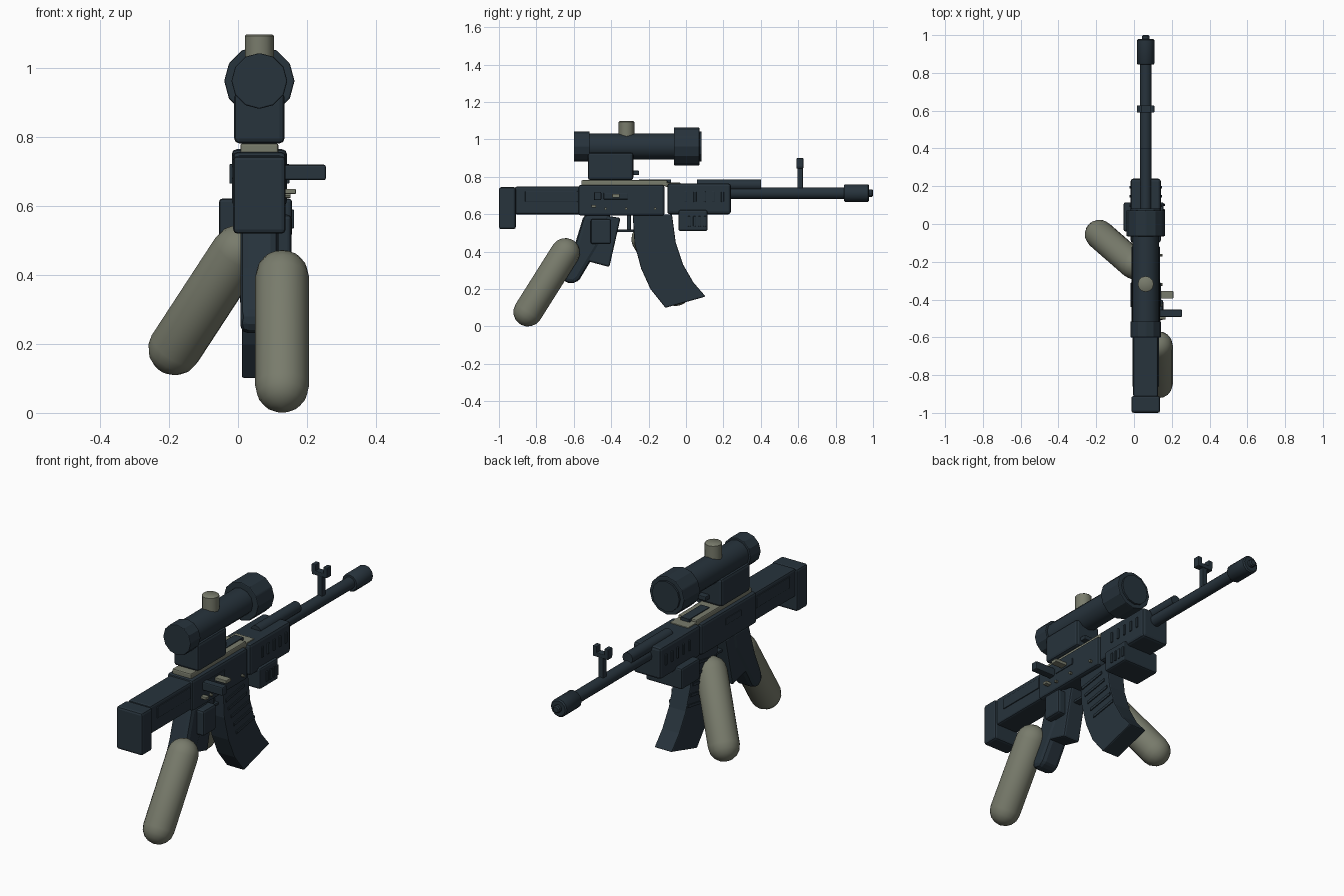
import bpy, bmesh, math
from mathutils import Vector

if "Cube" in bpy.data.objects:
    bpy.data.objects.remove(bpy.data.objects["Cube"])

CX = 0.062  # centre line of the rifle


def material(name, rgb):
    m = bpy.data.materials.new(name)
    m.use_nodes = True
    m.diffuse_color = (*rgb, 1)
    m.node_tree.nodes["Principled BSDF"].inputs["Base Color"].default_value = (*rgb, 1)
    return m


DARK = material("dark slate", (0.02, 0.033, 0.045))
TAN = material("grey tan", (0.19, 0.2, 0.15))


def finish(name, bm, mat, bevel=0.0, smooth=False):
    bmesh.ops.recalc_face_normals(bm, faces=bm.faces)
    mesh = bpy.data.meshes.new(name)
    bm.to_mesh(mesh)
    bm.free()
    mesh.materials.append(mat)
    ob = bpy.data.objects.new(name, mesh)
    bpy.context.collection.objects.link(ob)
    if bevel:
        b = ob.modifiers.new("bevel", "BEVEL")
        b.width, b.segments = bevel, 2
    if smooth:
        bpy.ops.object.select_all(action="DESELECT")
        ob.select_set(True)
        bpy.context.view_layer.objects.active = ob
        bpy.ops.object.shade_smooth_by_angle(angle=math.radians(40))
    return ob


def box(name, x, y, z, mat=DARK, bevel=0.01):
    bm = bmesh.new()
    bmesh.ops.create_cube(bm, size=1)
    for v in bm.verts:
        v.co = [(a + b) / 2 + c * (b - a) for (a, b), c in zip((x, y, z), v.co)]
    return finish(name, bm, mat, bevel)


def mid(half):
    return (CX - half, CX + half)


def lathe(name, start, axis, profile, sides=12, mat=DARK, smooth=False, bevel=0.0):
    """Spin (distance, radius) pairs around an axis leaving start."""
    bm = bmesh.new()
    turn = Vector((0, 0, 1)).rotation_difference(Vector(axis).normalized())
    rings = []
    for d, r in profile:
        ring = []
        for i in range(sides):
            a = math.tau * i / sides
            p = Vector((r * math.cos(a), r * math.sin(a), d))
            ring.append(bm.verts.new(Vector(start) + turn @ p))
        rings.append(ring)
    for low, high in zip(rings, rings[1:]):
        for i in range(sides):
            j = (i + 1) % sides
            bm.faces.new((low[i], low[j], high[j], high[i]))
    bm.faces.new(rings[0])
    bm.faces.new(rings[-1])
    return finish(name, bm, mat, bevel, smooth)


def capsule(name, a, b, r, mat):
    a, b = Vector(a), Vector(b)
    length = (b - a).length
    angles = [math.radians(t) for t in (5, 25, 45, 67, 90)]
    cap = [(-r * math.cos(t), r * math.sin(t)) for t in angles]
    profile = cap + [(length - d, s) for d, s in reversed(cap)]
    return lathe(name, a, b - a, profile, 16, mat, True)


def slab(name, outline, x, bevel=0.01):
    """Extrude a (y, z) outline across x."""
    bm = bmesh.new()
    face = bm.faces.new([bm.verts.new((x[0], y, z)) for y, z in outline])
    new = bmesh.ops.extrude_face_region(bm, geom=[face])["geom"]
    for v in new:
        if isinstance(v, bmesh.types.BMVert):
            v.co.x = x[1]
    return finish(name, bm, DARK, bevel)


# Stock
box("butt_plate", mid(0.076), (-1, -0.91), (0.52, 0.745), bevel=0.012)
box("stock", mid(0.066), (-0.915, -0.56), (0.6, 0.748))
box("stock_panel", mid(0.071), (-0.86, -0.58), (0.665, 0.725), bevel=0.004)

# Receiver and its side details
box("receiver", mid(0.076), (-0.575, -0.115), (0.593, 0.757), bevel=0.012)
box("ejection_cover", mid(0.08), (-0.44, -0.31), (0.68, 0.715), bevel=0.003)
box("top_rail", mid(0.055), (-0.56, -0.1), (0.75, 0.782), TAN, 0.006)
box("top_rail_nose", mid(0.055), (-0.11, -0.03), (0.745, 0.77), TAN, 0.005)
box("top_rail_slot", mid(0.025), (-0.25, -0.08), (0.76, 0.786), DARK, 0.0)
box("charging_handle", (0.12, 0.255), (-0.492, -0.453), (0.675, 0.72), bevel=0.006)
box("bolt_lug", (0.12, 0.208), (-0.395, -0.355), (0.69, 0.708), TAN, 0.003)
box("selector", (0.12, 0.168), (-0.505, -0.48), (0.635, 0.65), TAN, 0.003)
for y in (-0.43, -0.32, -0.165):
    lathe("receiver_pin", (0.12, y, 0.63), (1, 0, 0), [(0, 0.007), (0.032, 0.007)], 8, TAN)

# Handguard with raised side ribs
box("handguard", mid(0.08), (-0.1, 0.24), (0.6, 0.765), bevel=0.014)
for i in range(5):
    y = i * 0.049
    box("handguard_rib", mid(0.087), (y - 0.008, y + 0.006), (0.665, 0.722), bevel=0.003)
box("under_box", (-0.055, 0.157), (-0.04, 0.115), (0.51, 0.622))
for i in range(4):
    y = 0.01 + i * 0.028
    box("under_box_rib", (0.14, 0.163), (y, y + 0.014), (0.535, 0.59), bevel=0.003)

# Barrel, gas tube, muzzle and front sight
lathe("barrel", (CX, 0.2, 0.713), (0, 1, 0), [(0, 0.031), (0.7, 0.031)], smooth=True)
lathe("gas_tube", (CX, 0.06, 0.757), (0, 1, 0), [(0, 0.03), (0.34, 0.03)], smooth=True)
lathe("muzzle", (CX, 0.845, 0.713), (0, 1, 0),
      [(0, 0.042), (0.006, 0.047), (0.128, 0.047), (0.134, 0.04)], smooth=True)
lathe("muzzle_tip", (CX, 0.97, 0.713), (0, 1, 0), [(0, 0.02), (0.024, 0.02), (0.03, 0.014)])
box("sight_post", mid(0.014), (0.595, 0.625), (0.72, 0.86), bevel=0.003)
box("sight_bar", mid(0.045), (0.59, 0.628), (0.845, 0.868), bevel=0.004)
for side in (-1, 1):
    c = CX + side * 0.034
    box("sight_prong", (c - 0.012, c + 0.012), (0.59, 0.628), (0.855, 0.9), bevel=0.004)

# Scope
lathe("scope_tube", (CX, -0.53, 0.963), (0, 1, 0), [(0, 0.07), (0.48, 0.07)], smooth=True)
lathe("scope_eyepiece", (CX, -0.6, 0.963), (0, 1, 0), [(0, 0.081), (0.085, 0.081)], bevel=0.004)
lathe("scope_objective", (CX, -0.065, 0.963), (0, 1, 0), [(0, 0.102), (0.137, 0.102)], bevel=0.005)
lathe("scope_lens", (CX, 0.06, 0.963), (0, 1, 0), [(0, 0.08), (0.022, 0.08)])
lathe("scope_turret", (CX, -0.318, 1.0), (0, 0, 1),
      [(0, 0.042), (0.094, 0.042), (0.098, 0.037)], mat=TAN, smooth=True)
box("scope_mount", mid(0.073), (-0.525, -0.282), (0.782, 0.93), bevel=0.014)
box("mount_knob", (0.06, 0.11), (-0.29, -0.25), (0.81, 0.833), bevel=0.004)

# Magazine with side ribs
slab("magazine", [(-0.285, 0.6), (-0.275, 0.44), (-0.24, 0.31), (-0.19, 0.2), (-0.11, 0.1),
                  (0.105, 0.16), (0.04, 0.235), (-0.015, 0.33), (-0.055, 0.45), (-0.075, 0.6)],
     mid(0.051), 0.006)
for i in range(5):
    z = 0.52 - i * 0.05
    y = -0.265 + 0.022 * i
    slab("magazine_rib", [(y, z), (y + 0.15, z + 0.025), (y + 0.15, z + 0.04), (y, z + 0.015)],
         mid(0.056), 0.0)

# Pistol grip, trigger block and guard
slab("pistol_grip", [(-0.545, 0.6), (-0.4, 0.6), (-0.42, 0.5), (-0.57, 0.25), (-0.6, 0.228),
                     (-0.65, 0.235), (-0.66, 0.28), (-0.6, 0.42)], mid(0.055), 0.025)
slab("trigger_block", [(-0.47, 0.6), (-0.35, 0.58), (-0.41, 0.318), (-0.53, 0.35)], mid(0.05))
box("trigger_side_box", (0.02, 0.155), (-0.51, -0.4), (0.44, 0.575), bevel=0.012)
box("trigger_guard", mid(0.02), (-0.38, -0.26), (0.504, 0.518), bevel=0.003)
box("trigger", mid(0.01), (-0.315, -0.295), (0.51, 0.6), bevel=0.003)

# Arms
capsule("rear_arm", (0.128, -0.845, 0.078), (0.128, -0.645, 0.395), 0.078, TAN)
capsule("front_arm", (-0.183, -0.055, 0.187), (0.0, -0.215, 0.467), 0.078, TAN)
